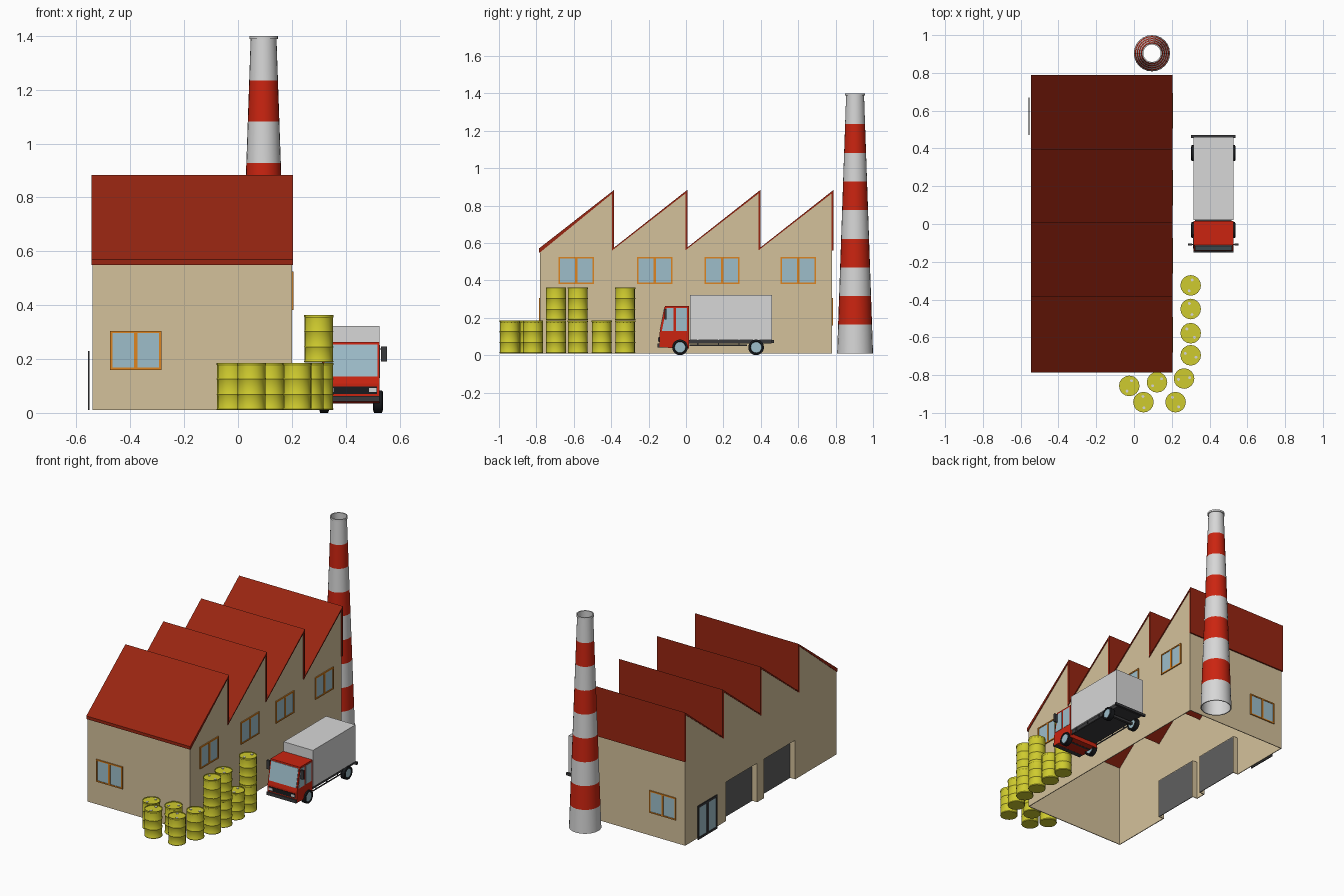
import bpy, bmesh, math
from mathutils import Vector

if "Cube" in bpy.data.objects:
    bpy.data.objects.remove(bpy.data.objects["Cube"])


def mat(name, r, g, b):
    m = bpy.data.materials.new(name)
    lin = [(c / 255 / 12.92) if c < 11 else ((c / 255 + 0.055) / 1.055) ** 2.4 for c in (r, g, b)]
    m.diffuse_color = (*lin, 1)
    m.use_nodes = True
    m.node_tree.nodes["Principled BSDF"].inputs["Base Color"].default_value = m.diffuse_color
    return m


BEIGE = mat("beige wall", 212, 193, 155)
ROOF = mat("dark red roof", 152, 37, 17)
RED = mat("bright red", 203, 36, 16)
WHITE = mat("light grey", 215, 215, 215)
GLASS = mat("blue glass", 158, 190, 202)
ORANGE = mat("orange frame", 222, 133, 33)
YELLOW = mat("barrel yellow", 207, 203, 46)
GREY = mat("door grey", 95, 95, 95)
DARK = mat("charcoal", 58, 58, 60)
BLACK = mat("tyre black", 25, 27, 30)


def finish(name, bm, mats, smooth=False):
    bmesh.ops.remove_doubles(bm, verts=bm.verts, dist=1e-6)
    bmesh.ops.recalc_face_normals(bm, faces=bm.faces)
    me = bpy.data.meshes.new(name)
    bm.to_mesh(me)
    bm.free()
    for m in mats:
        me.materials.append(m)
    ob = bpy.data.objects.new(name, me)
    bpy.context.collection.objects.link(ob)
    if smooth:
        bpy.ops.object.select_all(action='DESELECT')
        ob.select_set(True)
        bpy.context.view_layer.objects.active = ob
        bpy.ops.object.shade_smooth_by_angle(angle=math.radians(30))
    return ob


def boxes(name, m, *parts):
    """One object from boxes given as (x0, x1, y0, y1, z0, z1)."""
    bm = bmesh.new()
    for x0, x1, y0, y1, z0, z1 in parts:
        vs = bmesh.ops.create_cube(bm, size=1)["verts"]
        for v in vs:
            v.co = Vector(((x0, x1)[v.co.x > 0], (y0, y1)[v.co.y > 0], (z0, z1)[v.co.z > 0]))
    return finish(name, bm, [m])


def extrude(name, m, pts, x0, x1):
    """Side profile of (y, z) points, extruded along x."""
    bm = bmesh.new()
    f = bm.faces.new([bm.verts.new((x0, y, z)) for y, z in pts])
    ext = bmesh.ops.extrude_face_region(bm, geom=[f])["geom"]
    for v in ext:
        if isinstance(v, bmesh.types.BMVert):
            v.co.x = x1
    return finish(name, bm, [m])


def lathe(name, prof, mats, rule, loc, segs, axis='Z'):
    """Spin (radius, height) points; rule(i) gives the material of profile step i."""
    bm = bmesh.new()
    rings = []
    for r, h in prof:
        ring = []
        for k in range(segs):
            a = 2 * math.pi * k / segs
            c, s = r * math.cos(a), r * math.sin(a)
            p = (c, s, h) if axis == 'Z' else (h, c, s)
            ring.append(bm.verts.new(p))
        rings.append(ring)
    for i in range(len(prof) - 1):
        a, b = rings[i], rings[i + 1]
        for k in range(segs):
            n = (k + 1) % segs
            q = [a[k], a[n], b[n], b[k]]
            if prof[i][0] == 0:
                q = [a[k], b[n], b[k]]
            elif prof[i + 1][0] == 0:
                q = [a[k], a[n], b[k]]
            bm.faces.new(q).material_index = rule(i)
    ob = finish(name, bm, mats, True)
    ob.location = loc
    return ob


# --- factory walls: saw-tooth side walls, open underneath
XL, XR, YF, YB, Z0 = -0.54, 0.20, -0.78, 0.78, 0.01
ridges = [-0.388, 0.003, 0.394, 0.785]
saw = [(YF, 0.555)]
for y in ridges:
    saw += [(y - 0.006, 0.872), (y - 0.006, 0.565)]
extrude("right_wall", BEIGE, [(YF, Z0)] + saw + [(YB, Z0)], XR - 0.005, XR)
gates = [(-0.355, -0.035), (0.037, 0.357)]
GH = 0.265
notches = [(YB, Z0)]
for a, b in reversed(gates):
    notches += [(b, Z0), (b, GH), (a, GH), (a, Z0)]
extrude("left_wall", BEIGE, [(YF, Z0)] + saw + notches, XL, XL + 0.005)
boxes("front_wall", BEIGE, (XL, XR, YF, YF + 0.005, Z0, 0.555))
boxes("back_wall", BEIGE, (XL, XR, YB - 0.005, YB, Z0, 0.565))

# --- roof: one zigzag sheet
top = [(-0.787, 0.55), (-0.787, 0.57)]
under = [(-0.78, 0.55)]
for y in ridges:
    top += [(y + 0.004, 0.884), (y + 0.004, 0.576 if y < 0.7 else 0.56)]
    under += [(y - 0.007, 0.864), (y - 0.007, 0.56)]
extrude("saw_tooth_roof", ROOF, top + under[::-1], XL - 0.004, XR + 0.005)

# --- recessed gates on the left side
for i, (a, b) in enumerate(gates):
    xi = XL + 0.04
    boxes(f"gate_recess_{i}", BEIGE, (XL, xi, a - 0.004, a, Z0, GH), (XL, xi, b, b + 0.004, Z0, GH),
          (XL, xi, a - 0.004, b + 0.004, GH, GH + 0.004))
    boxes(f"gate_{i}", GREY, (xi - 0.004, xi, a, b, Z0, GH))


# --- windows and entrance door
def window(name, side, u0, u1, z0, z1, frame, w, base, out):
    """Two-pane frame on a wall; out is how far it stands off in the wall direction."""
    def bar(a, b, c, d, e):
        s = 1 if side in ("right", "back") else -1
        lo, hi = sorted((base, base + s * out * e))
        return (lo, hi, a, b, c, d) if side in ("right", "left") else (a, b, lo, hi, c, d)
    mid = (u0 + u1) / 2
    boxes(name + "_frame", frame, bar(u0, u0 + w, z0, z1, 1), bar(u1 - w, u1, z0, z1, 1),
          bar(mid - w * .8, mid + w * .8, z0, z1, 1), bar(u0, u1, z0, z0 + w, 1), bar(u0, u1, z1 - w, z1, 1))
    boxes(name + "_glass", GLASS, bar(u0 + w, u1 - w, z0 + w, z1 - w, 0.5))


for i, y in enumerate((-0.587, -0.167, 0.193, 0.6)):
    window(f"right_window_{i}", "right", y - 0.094, y + 0.094, 0.382, 0.525, ORANGE, 0.008, XR, 0.007)
window("front_window", "front", -0.475, -0.285, 0.16, 0.305, ORANGE, 0.008, YF, 0.007)
window("back_window", "back", -0.475, -0.285, 0.16, 0.305, ORANGE, 0.008, YB, 0.007)
window("entrance_door", "left", 0.47, 0.67, Z0, 0.23, DARK, 0.014, -0.552, 0.006)

# --- striped chimney, an open tube with a small rim
N = 9
zs = [0.01 + 1.378 * i / N for i in range(N + 1)]
outer = [(0.096 - 0.048 * i / N, z) for i, z in enumerate(zs)]
prof = outer + [(0.053, 1.388), (0.053, 1.40), (0.046, 1.40), (0.09, 0.01), outer[0]]
lathe("chimney", prof, [WHITE, RED], lambda i: i % 2 if i < N else 0, (0.095, 0.904, 0), 24)

# --- barrels: one ribbed barrel and linked copies
R, B = 0.0545, 0.0525
bprof = [(0, 0), (B, 0), (R, .004), (B, .008)]
for z in (0.058, 0.116):
    bprof += [(B, z - .004), (R, z), (B, z + .004)]
bprof += [(B, .166), (R, .169), (R, .176), (.050, .176), (.050, .172), (0, .172)]
barrel = lathe("barrel", bprof, [YELLOW], lambda i: 0, (0, 0, 0), 16)
bung = lathe("barrel_bung", [(0, 0), (.008, 0), (.008, .004), (0, .004)], [WHITE], lambda i: 0, (0, 0, 0), 8)
spots = [(.30, -.325, 2), (.30, -.45, 1), (.30, -.578, 2), (.30, -.695, 2), (.265, -.818, 1),
         (.122, -.838, 1), (-.025, -.857, 1), (.05, -.943, 1), (.22, -.943, 1)]
for i, (x, y, n) in enumerate(spots):
    for level in range(n):
        z = Z0 + 0.177 * level
        b = barrel.copy()
        b.name = f"barrel_{i}_{level}"
        b.location = (x, y, z)
        bpy.context.collection.objects.link(b)
    for s in (-1, 1):
        c = bung.copy()
        c.name = f"barrel_bung_{i}"
        ang = 1.3 + 0.5 * i
        c.location = (x + s * .03 * math.cos(ang), y + s * .03 * math.sin(ang), z + .171)
        bpy.context.collection.objects.link(c)
bpy.data.objects.remove(barrel)
bpy.data.objects.remove(bung)

# --- truck body
CX, HW = 0.42, 0.106
X0, X1 = CX - HW, CX + HW
boxes("cargo_box", WHITE, (X0, X1, 0.022, 0.46, 0.082, 0.322))
boxes("chassis", DARK, (X0 + .01, X1 - .01, -0.12, 0.458, 0.062, 0.082),
      (X0 - .012, X1 + .012, 0.456, 0.47, 0.064, 0.08))
rails = []
for x in (X0 + .004, X1 - .008):
    rails.append((x, x + .004, 0.02, 0.325, 0.05, 0.057))
    rails += [(x, x + .004, y, y + .006, 0.05, 0.082) for y in (0.06, 0.17, 0.28)]
boxes("side_guards", DARK, *rails)


# --- cab with slanted windscreen
def slant(z):
    return -0.143 + max(0, z - 0.11) * 0.2


extrude("cab", RED, [(-0.143, .045), (-0.143, .11), (slant(.263), .263), (0.016, .263), (0.016, .035),
                     (-.05, .035)], X0, X1)
extrude("windscreen", GLASS, [(slant(.135), .135), (slant(.254), .254), (slant(.254) - .003, .254),
                              (slant(.135) - .003, .135)], X0 + .008, X1 - .008)
for side, xa, xb in (("left", X0 - .002, X0), ("right", X1, X1 + .002)):
    extrude(side + "_front_pane", GLASS, [(slant(.13) + .010, .13), (slant(.252) + .010, .252), (-.067, .252),
                                          (-.067, .13)], xa, xb)
    extrude(side + "_door_pane", GLASS, [(-.054, .13), (-.054, .252), (.006, .252), (.006, .13)], xa, xb)
boxes("grille", BLACK, (X0 + .01, X1 - .01, -.146, -.14, .07, .098))
boxes("headlamps", WHITE, (X0 + .012, X0 + .04, -.149, -.14, .077, .092),
      (X1 - .04, X1 - .012, -.149, -.14, .077, .092))
boxes("front_bumper", DARK, (X0, X1, -.152, -.12, .042, .063))
# mirrors on short arms
boxes("mirrors", DARK, (X0 - .028, X0 - .006, -.115, -.103, .19, .247), (X1 + .006, X1 + .028, -.115, -.103, .19, .247),
      (X0 - .01, X0, -.111, -.106, .235, .24), (X1, X1 + .01, -.111, -.106, .235, .24))

# --- wheels with pale hubs
wprof = [(0, .004), (.029, .004), (.032, 0), (.042, .003), (.042, .033), (.032, .036), (.029, .032), (0, .032)]
for yn, y in (("front", -.032), ("rear", .375)):
    for xn, x in (("left", CX - .118), ("right", CX + .118 - .036)):
        lathe(f"{yn}_{xn}_wheel", wprof, [BLACK, GLASS], lambda i: int(i in (0, 6)), (x, y, .042), 20, 'X')
    boxes(yn + "_axle", DARK, (X0, X1, y - .008, y + .008, .034, .05))
